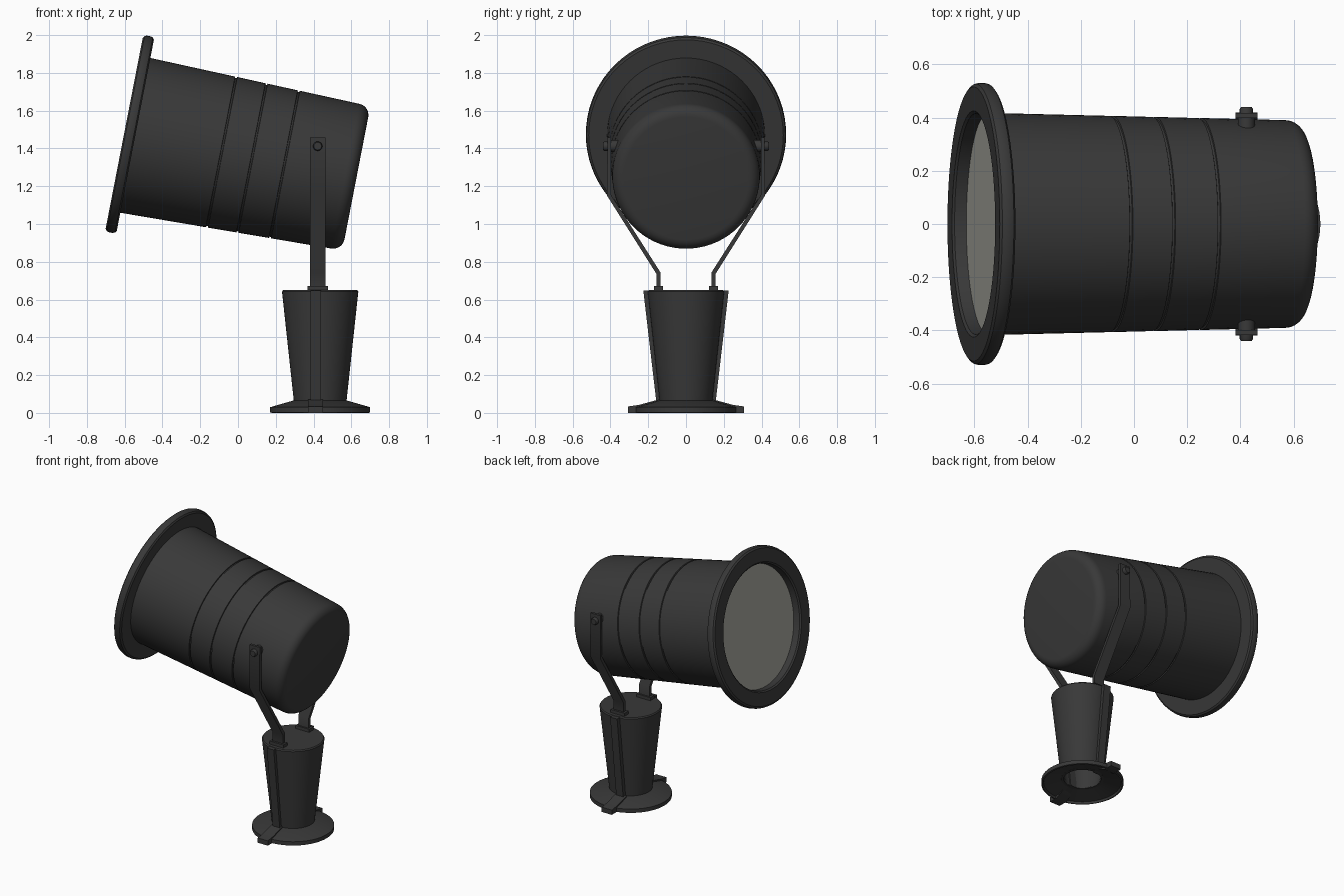
import bpy, bmesh, math
from mathutils import Matrix, Vector

if "Cube" in bpy.data.objects:
    bpy.data.objects.remove(bpy.data.objects["Cube"])


def material(name, rgb):
    m = bpy.data.materials.new(name)
    m.diffuse_color = (*rgb, 1)
    m.use_nodes = True
    m.node_tree.nodes["Principled BSDF"].inputs["Base Color"].default_value = m.diffuse_color
    return m


DARK = material("dark_metal", (0.04, 0.04, 0.04))
GLASS = material("frosted_glass", (0.36, 0.36, 0.32))


def finish(name, bm, mat, mirror=False):
    bmesh.ops.recalc_face_normals(bm, faces=bm.faces)
    me = bpy.data.meshes.new(name)
    bm.to_mesh(me)
    bm.free()
    me.materials.append(mat)
    ob = bpy.data.objects.new(name, me)
    bpy.context.collection.objects.link(ob)
    bpy.ops.object.select_all(action='DESELECT')
    ob.select_set(True)
    bpy.context.view_layer.objects.active = ob
    bpy.ops.object.shade_smooth_by_angle(angle=math.radians(35))
    if mirror:
        ob.modifiers.new("Mirror", 'MIRROR').use_axis = (False, True, False)
    return ob


def lathe(name, profile, matrix, mat=DARK, closed=False, steps=72, mirror=False):
    """Spin (radius, height) points round local z, then place with matrix."""
    bm = bmesh.new()
    vs = [bm.verts.new((r, 0, h)) for r, h in profile]
    edges = [bm.edges.new(p) for p in zip(vs, vs[1:])]
    if closed:
        edges.append(bm.edges.new((vs[-1], vs[0])))
    bmesh.ops.spin(bm, geom=vs + edges, cent=(0, 0, 0), axis=(0, 0, 1),
                   angle=2 * math.pi, steps=steps)
    bmesh.ops.remove_doubles(bm, verts=bm.verts, dist=1e-5)
    bm.transform(matrix)
    return finish(name, bm, mat, mirror)


def side_prism(name, outline, x0, x1):
    """Extrude a (y, z) outline from x0 to x1 and mirror it to the other side."""
    bm = bmesh.new()
    f = bm.faces.new([bm.verts.new((x0, y, z)) for y, z in outline])
    ext = bmesh.ops.extrude_face_region(bm, geom=[f])
    verts = [v for v in ext['geom'] if isinstance(v, bmesh.types.BMVert)]
    bmesh.ops.translate(bm, verts=verts, vec=Vector((x1 - x0, 0, 0)))
    return finish(name, bm, DARK, mirror=True)


# Lamp head: local z runs from the lens to the rear, tilted up 11 degrees
HEAD = Matrix.Translation((-0.573, 0, 1.475)) @ Matrix.Rotation(math.radians(101), 4, 'Y')


def body_radius(t):
    return 0.418 - 0.024 * t


# Housing with three fine grooves and a rounded rear edge
profile = [(body_radius(0), 0)]
for t in (0.495, 0.659, 0.834):
    r = body_radius(t)
    profile += [(r, t - 0.006), (r - 0.007, t - 0.004), (r - 0.007, t + 0.004), (r, t + 0.006)]
R, L = 0.06, 1.222
rear = body_radius(L - R)
for i in range(7):
    a = i / 6 * math.pi / 2
    profile.append((rear - R + R * math.cos(a), L - R + R * math.sin(a)))
profile.append((0, L))
lathe("lamp_housing", profile, HEAD)

# Front rim and recessed lens
lathe("front_rim", [(0.41, 0.03), (0.515, 0.03), (0.526, 0.022), (0.53, 0.01), (0.53, -0.01),
                    (0.526, -0.022), (0.515, -0.03), (0.425, -0.03), (0.415, -0.022)],
      HEAD, closed=True)
lathe("lens", [(0, 0.022), (0.416, 0.022), (0.416, 0.028), (0, 0.028)], HEAD, GLASS)

# Pedestal: hollow tapered post and dished base disc
POST = Matrix.Translation((0.435, 0, 0))
lathe("pedestal_post", [(0.12, 0.04), (0.137, 0.04), (0.202, 0.642), (0.196, 0.65), (0, 0.65),
                        (0, 0.63), (0.18, 0.63), (0.12, 0.04)], POST)
lathe("base_disc", [(0.255, 0), (0.265, 0.003), (0.265, 0.03), (0.14, 0.066), (0.12, 0.066),
                    (0.12, 0.045), (0.25, 0.015)], POST, closed=True)

# Ribs down the post and tabs over the base on both sides
side_prism("post_rib", [(0.11, 0.04), (0.155, 0.04), (0.226, 0.648), (0.185, 0.648)], 0.385, 0.44)
side_prism("base_tab", [(0.24, 0.0), (0.307, 0.0), (0.307, 0.034), (0.25, 0.042), (0.14, 0.072),
                        (0.14, 0.05)], 0.37, 0.45)

# Yoke straps, their feet and pivot bolts
side_prism("yoke_strap", [(0.134, 0.64), (0.156, 0.64), (0.156, 0.735), (0.418, 1.15),
                          (0.416, 1.457), (0.398, 1.457), (0.398, 1.156), (0.134, 0.742)],
           0.382, 0.463)
side_prism("strap_foot", [(0.122, 0.645), (0.17, 0.645), (0.17, 0.672), (0.122, 0.672)],
           0.367, 0.476)
BOLT = Matrix.Translation((0.422, 0, 1.412)) @ Matrix.Rotation(math.radians(-90), 4, 'X')
lathe("pivot_bolt", [(0, 0.35), (0.032, 0.35), (0.032, 0.40), (0.025, 0.40), (0.025, 0.432),
                     (0.02, 0.44), (0, 0.44)], BOLT, steps=16, mirror=True)
